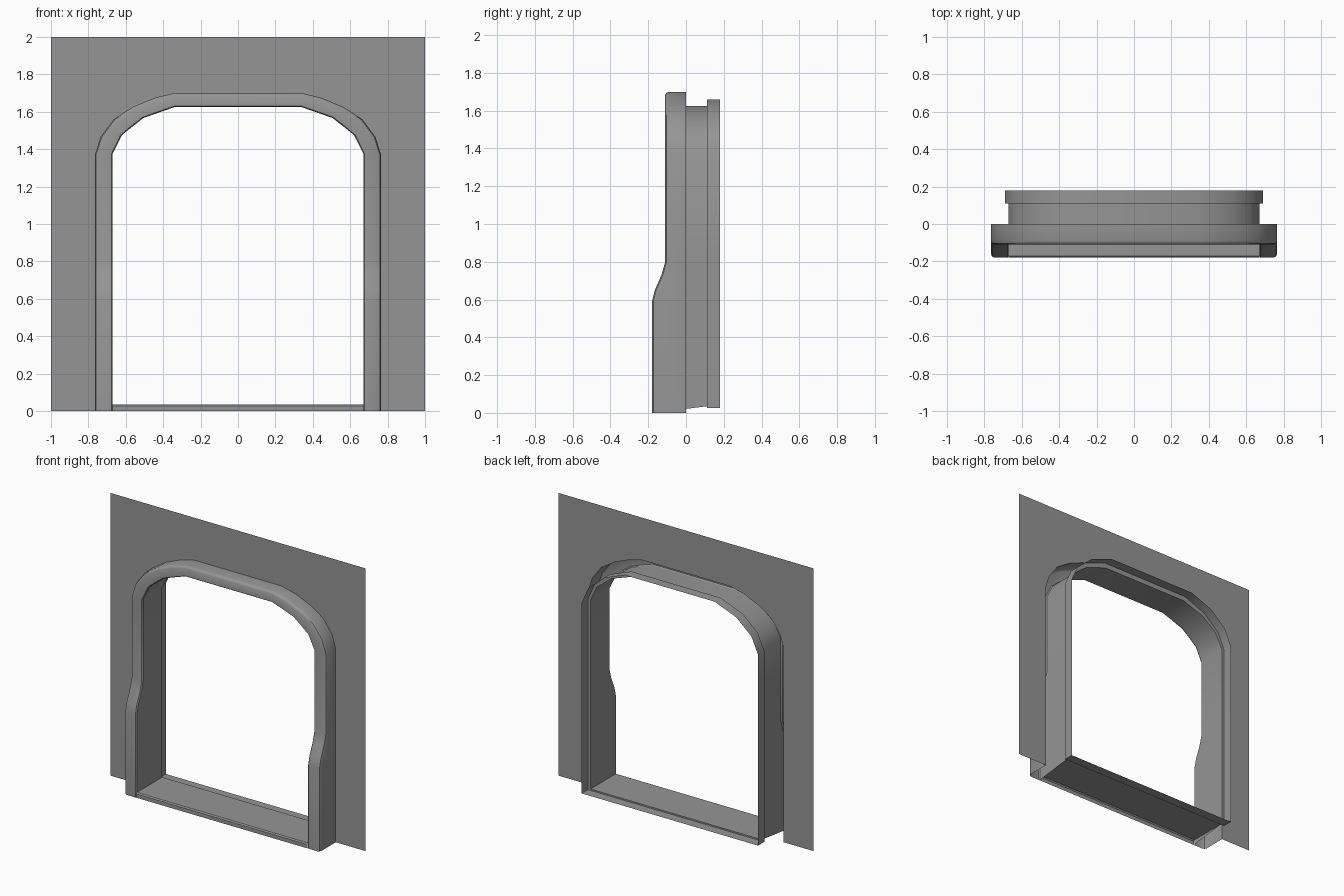
import bpy, math

cube = bpy.data.objects.get("Cube")
if cube:
    bpy.data.objects.remove(cube, do_unlink=True)

grey = bpy.data.materials.new("plain grey")
grey.use_nodes = True
COLOR = (0.3, 0.3, 0.3, 1)
grey.diffuse_color = COLOR
grey.node_tree.nodes["Principled BSDF"].inputs["Base Color"].default_value = COLOR


def add_part(name, verts, faces):
    mesh = bpy.data.meshes.new(name)
    mesh.from_pydata(verts, [], faces)
    mesh.materials.append(grey)
    obj = bpy.data.objects.new(name, mesh)
    bpy.context.collection.objects.link(obj)
    bpy.ops.object.select_all(action='DESELECT')
    obj.select_set(True)
    bpy.context.view_layer.objects.active = obj
    bpy.ops.object.shade_smooth_by_angle(angle=math.radians(38))
    return obj


def add_sheet(name, rows):
    """Skin a list of equally long point rows."""
    n = len(rows[0])
    faces = [(i * n + j, (i + 1) * n + j, (i + 1) * n + j + 1, i * n + j + 1)
             for i in range(len(rows) - 1) for j in range(n - 1)]
    return add_part(name, [p for row in rows for p in row], faces)


# Arch outlines: straight side heights, then the rounded shoulder
SIDE = [0, 0.59, 0.65, 0.73, 0.8]
OUTER = [(0.765, z) for z in SIDE] + [(0.765, 1.37), (0.735, 1.465), (0.665, 1.56),
                                      (0.565, 1.625), (0.445, 1.675), (0.34, 1.7)]
INNER = [(0.67, z) for z in SIDE] + [(0.67, 1.375), (0.62, 1.476), (0.5625, 1.522),
                                     (0.505, 1.567), (0.42, 1.597), (0.34, 1.625)]
FRONT = [-0.18, -0.18, -0.165, -0.13, -0.11] + [-0.11] * 6
SILL, SILL_BACK = 0.035, 0.025
MID, BACK = 0.11, 0.18


def widen(x, z):
    """Outline of the rear flange, slightly larger than the opening."""
    return x * 1.03, z + max(0, z - 1.375) * 0.14


def mirrored(rows):
    return rows + [[(-x, y, z) for x, y, z in row] for row in reversed(rows)]


# Hollow front trim with rounded outer edge
trim = []
for (ox, oz), (ix, iz), f in zip(OUTER, INNER, FRONT):
    section = [(0, 0), (0, f + 0.02), (0.06, f + 0.007), (0.2, f), (0.93, f), (1, f + 0.008)]
    trim.append([(ox + (ix - ox) * t, y, oz + (iz - oz) * t) for t, y in section])
add_sheet("front_trim", mirrored(trim))

# Inner lining, and the rear flange stepped outwards from it
lining, step, flange = [], [], []
for (x, z), f in zip(INNER, FRONT):
    wx, wz = widen(x, z)
    low, low_back = max(z, SILL), max(wz, SILL_BACK)
    lining.append([(x, f + 0.008, z), (x, MID, low)])
    step.append([(x, MID, low), (wx, MID, low_back)])
    flange.append([(wx, MID, low_back), (wx, BACK, low_back)])
add_sheet("opening_lining", mirrored(lining))
add_sheet("flange_step", mirrored(step))
add_sheet("rear_flange", mirrored(flange))

# Sill with front lip and lowered rear strip
front = FRONT[0]
wide = widen(0.67, 0)[0]
sill_section = [(0.67, front, 0), (0.67, front, SILL - 0.008), (0.67, front + 0.008, SILL),
                (0.67, MID, SILL), (wide, MID, SILL_BACK), (wide, BACK, SILL_BACK)]
add_sheet("sill", [[(s * x, y, z) for x, y, z in sill_section] for s in (-1, 1)])

# Thin wall panel cut out around the trim
half = [(1, 0, 0)] + [(1, 0, 2)]
arch = OUTER + [(-x, z) for x, z in reversed(OUTER)]
hole = [(x, 0, z) for x, z in arch]
panel = half + [(-1, 0, 2), (-1, 0, 0)] + hole[::-1]
add_part("wall_panel", panel, [tuple(range(len(panel)))])
